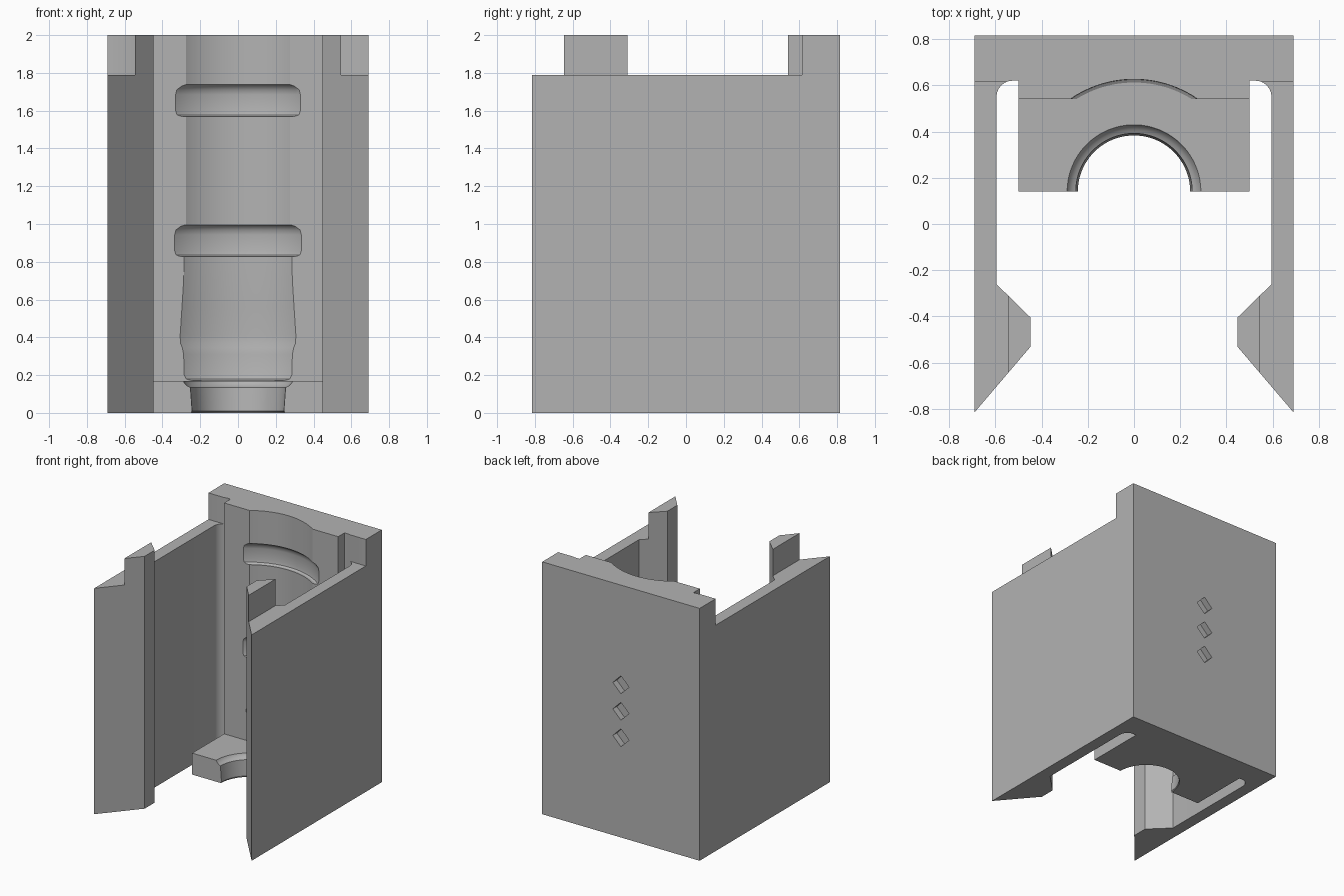
import bpy, bmesh, math
from mathutils import Matrix

if "Cube" in bpy.data.objects:
    bpy.data.objects.remove(bpy.data.objects["Cube"], do_unlink=True)

grey = bpy.data.materials.new("plain grey")
grey.use_nodes = True
grey.diffuse_color = (0.45, 0.45, 0.45, 1)
grey.node_tree.nodes["Principled BSDF"].inputs["Base Color"].default_value = (0.45, 0.45, 0.45, 1)


def finish(name, bm):
    bmesh.ops.recalc_face_normals(bm, faces=bm.faces)
    mesh = bpy.data.meshes.new(name)
    bm.to_mesh(mesh)
    bm.free()
    mesh.materials.append(grey)
    obj = bpy.data.objects.new(name, mesh)
    bpy.context.collection.objects.link(obj)
    return obj


def box(name, lo, hi):
    bm = bmesh.new()
    size = [b - a for a, b in zip(lo, hi)]
    mid = [(a + b) / 2 for a, b in zip(lo, hi)]
    bmesh.ops.create_cube(bm, size=1, matrix=Matrix.Translation(mid) @ Matrix.Diagonal((*size, 1)))
    return finish(name, bm)


def cut(target, cutter):
    cutter.hide_render = True
    mod = target.modifiers.new("cut", "BOOLEAN")
    mod.operation = "DIFFERENCE"
    mod.solver = "EXACT"
    mod.object = cutter
    bpy.context.view_layer.objects.active = target
    bpy.ops.object.modifier_apply(modifier=mod.name)
    bpy.data.objects.remove(cutter, do_unlink=True)


HEIGHT, BACK, AXIS_Y = 2.0, 0.815, 0.14

# Plan of one half: block, rounded slot, side wall, hooked front end
fillet = [(0.525 + 0.07 * math.cos(a), 0.55 + 0.07 * math.sin(a))
          for a in (math.radians(90 - 15 * i) for i in range(7))]
half = [(0.5, AXIS_Y), (0.5, 0.62), *fillet, (0.595, -0.26), (0.447, -0.405),
        (0.447, -0.53), (0.69, -BACK), (0.69, BACK)]
plan = half + [(-x, y) for x, y in reversed(half)]

bm = bmesh.new()
base = bm.faces.new([bm.verts.new((x, y, 0)) for x, y in plan])
top = bmesh.ops.extrude_face_region(bm, geom=[base])["geom"]
bmesh.ops.translate(bm, verts=[v for v in top if isinstance(v, bmesh.types.BMVert)], vec=(0, 0, HEIGHT))
holder = finish("holder_body", bm)

# Leave only a low shelf in front of the block, and lower the side walls
cut(holder, box("shelf_cutter", (-0.55, 0, 0.17), (0.55, 0.54, 2.2)))
for s in (-1, 1):
    xs = sorted((s * 0.545, s * 0.9))
    cut(holder, box("wall_cutter", (xs[0], -1, 1.79), (xs[1], 0.615, 2.2)))


# Turned recess: (radius, height) profile with two rounded grooves
def groove(z, r_low, r_high, r):
    return [(r_low, z), (r - 0.018, z), (r - 0.005, z + 0.008), (r, z + 0.03), (r, z + 0.115),
            (r - 0.004, z + 0.14), (r - 0.02, z + 0.16), (r_high, z + 0.168)]


profile = [(0, -0.05), (0.247, -0.05), (0.247, 0.005), (0.243, 0.01), (0.252, 0.135), (0.268, 0.142),
           (0.285, 0.16), (0.29, 0.172), (0.472, 0.172), (0.485, 0.18), (0.491, 0.2),
           (0.493, 0.31), (0.497, 0.345), (0.503, 0.37), (0.504, 0.41), (0.498, 0.56), (0.493, 0.7),
           *groove(0.828, 0.491, 0.486, 0.522), *groove(1.57, 0.486, 0.486, 0.519),
           (0.486, 2.05), (0, 2.05)]
bm = bmesh.new()
verts = [bm.verts.new((r, AXIS_Y, z)) for r, z in profile]
edges = [bm.edges.new(pair) for pair in zip(verts, verts[1:])]
bmesh.ops.spin(bm, geom=verts + edges, cent=(0, AXIS_Y, 0), axis=(0, 0, 1),
               angle=math.tau, steps=128, use_merge=True)
bmesh.ops.remove_doubles(bm, verts=bm.verts, dist=0.0001)
cut(holder, finish("bore_cutter", bm))

# Three diamond pockets in the back
for z in (0.79, 1.0, 1.21):
    bm = bmesh.new()
    bmesh.ops.create_cube(bm, size=0.1, matrix=Matrix.Translation((0, BACK, z))
                          @ Matrix.Rotation(math.radians(45), 4, "Y"))
    cut(holder, finish("pocket_cutter", bm))

bpy.ops.object.select_all(action="DESELECT")
holder.select_set(True)
bpy.context.view_layer.objects.active = holder
bpy.ops.object.shade_smooth_by_angle(angle=math.radians(30))
